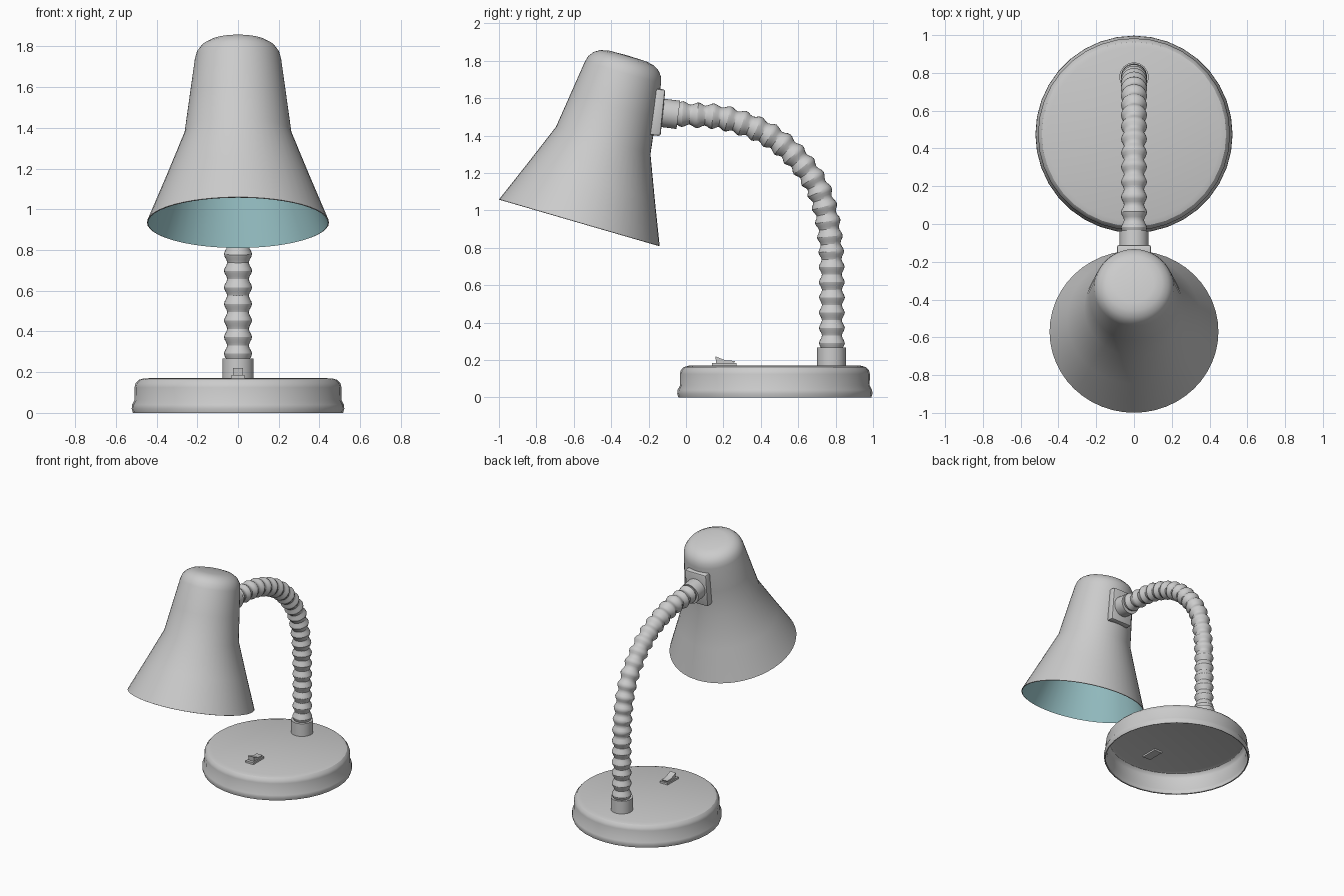
import bpy, bmesh
from math import cos, sin, pi, radians
from mathutils import Vector, Matrix

if "Cube" in bpy.data.objects:
    bpy.data.objects.remove(bpy.data.objects["Cube"])

X = Vector((1, 0, 0))
UP = Vector((0, 0, 1))


def finish(name, bm, wall=0, mats=(), angle=32):
    bmesh.ops.remove_doubles(bm, verts=bm.verts, dist=1e-5)
    me = bpy.data.meshes.new(name)
    bm.to_mesh(me)
    bm.free()
    ob = bpy.data.objects.new(name, me)
    bpy.context.collection.objects.link(ob)
    for m in mats:
        me.materials.append(m)
    bpy.ops.object.select_all(action='DESELECT')
    bpy.context.view_layer.objects.active = ob
    ob.select_set(True)
    if wall:
        mod = ob.modifiers.new("wall", 'SOLIDIFY')
        mod.thickness = wall
        mod.offset = -1
        mod.material_offset = len(mats) - 1 if mats else 0
        bpy.ops.object.modifier_apply(modifier=mod.name)
    bpy.ops.object.shade_smooth_by_angle(angle=radians(angle))
    return ob


def loft(name, rings, seg=32, **kw):
    """Skin circles given as (centre, direction, radius)."""
    bm = bmesh.new()
    rows = []
    for c, t, r in rings:
        v = t.cross(X)
        rows.append([bm.verts.new(c + r * (X * cos(2 * pi * k / seg) + v * sin(2 * pi * k / seg)))
                     for k in range(seg)])
    for a, b in zip(rows, rows[1:]):
        for k in range(seg):
            n = (k + 1) % seg
            bm.faces.new((a[k], a[n], b[n], b[k]))
    return finish(name, bm, **kw)


def lathe(name, origin, axis, profile, **kw):
    """Turn a (radius, height) profile about an axis."""
    o, t = Vector(origin), Vector(axis).normalized()
    return loft(name, [(o + t * h, t, r) for r, h in profile], **kw)


def prism(name, outline, half_width):
    """Extrude a (y, z) outline across x."""
    bm = bmesh.new()
    f = bm.faces.new([bm.verts.new((-half_width, y, z)) for y, z in outline])
    ext = bmesh.ops.extrude_face_region(bm, geom=[f])['geom']
    bmesh.ops.translate(bm, vec=(2 * half_width, 0, 0),
                        verts=[g for g in ext if isinstance(g, bmesh.types.BMVert)])
    bmesh.ops.recalc_face_normals(bm, faces=bm.faces)
    return finish(name, bm)


# Base: hollow dish open underneath
lathe("base", (0, 0.475, 0), UP,
      [(0.516, 0), (0.522, 0.02), (0.52, 0.04), (0.507, 0.065), (0.508, 0.125),
       (0.503, 0.145), (0.488, 0.162), (0.46, 0.17), (0, 0.172)], seg=36, wall=0.008)

# Rocker switch
prism("switch_frame", [(0.14, 0.15), (0.27, 0.15), (0.27, 0.185), (0.14, 0.185)], 0.033)
prism("switch_rocker", [(0.162, 0.18), (0.255, 0.18), (0.262, 0.196),
                        (0.215, 0.197), (0.157, 0.22)], 0.024)

# Flexible ribbed arm: smooth path resampled by length, radius waves along it
pts = [Vector((0, y, z)) for y, z in
       [(.78, .25), (.78, .43), (.78, .6), (.775, .8), (.75, .98), (.70, 1.13), (.61, 1.26),
        (.50, 1.365), (.37, 1.44), (.2, 1.495), (.05, 1.51), (-.06, 1.518)]]
ext = [2 * pts[0] - pts[1]] + pts + [2 * pts[-1] - pts[-2]]
path = []
for a, b, c, d in zip(ext, ext[1:], ext[2:], ext[3:]):
    for k in range(20):
        u = k / 20
        path.append(0.5 * (2 * b + (c - a) * u + (2 * a - 5 * b + 4 * c - d) * u * u
                           + (3 * b - a - 3 * c + d) * u ** 3))
path.append(pts[-1])
dist = [0]
for a, b in zip(path, path[1:]):
    dist.append(dist[-1] + (b - a).length)
ribs, per = 22, 6
rings, j = [], 0
for i in range(ribs * per + 1):
    s = dist[-1] * i / (ribs * per)
    while j < len(path) - 2 and dist[j + 1] < s:
        j += 1
    step = path[j + 1] - path[j]
    centre = path[j] + step * ((s - dist[j]) / step.length)
    rings.append((centre, step.normalized(), 0.061 - 0.008 * cos(2 * pi * i / per)))
loft("flexible_arm", rings, seg=24)

# Collars at both ends of the arm
lathe("lower_collar", (0, 0.778, 0.165), UP,
      [(0, 0), (0.077, 0), (0.077, 0.103), (0, 0.103)])
lathe("upper_collar", (0, -0.15, 1.525), (0, 1, -0.13),
      [(0, 0), (0.076, 0), (0.076, 0.11), (0, 0.11)])

# Mounting plate on the back of the shade
bm = bmesh.new()
bmesh.ops.create_cube(bm, size=1, matrix=Matrix.Translation((0, -0.153, 1.525))
                      @ Matrix.Rotation(radians(-6), 4, 'X') @ Matrix.Diagonal((0.18, 0.06, 0.25, 1)))
bmesh.ops.bevel(bm, geom=bm.edges[:], offset=0.012, segments=2, affect='EDGES', profile=0.5)
finish("mounting_plate", bm)

# Shade: thin tilted shell, grey outside and teal inside
outer = bpy.data.materials.new("shade_outside")
outer.diffuse_color = (0.8, 0.8, 0.8, 1)
outer.use_nodes = True
outer.node_tree.nodes["Principled BSDF"].inputs["Base Color"].default_value = outer.diffuse_color
inner = bpy.data.materials.new("shade_inside")
inner.diffuse_color = (0.36, 0.62, 0.65, 1)
inner.use_nodes = True
inner.node_tree.nodes["Principled BSDF"].inputs["Base Color"].default_value = inner.diffuse_color
axis, mouth = (0, 0.279, 0.96), (0, -0.57, 0.935)
lathe("shade", mouth, axis,
      [(0.447, 0), (0.353, 0.23), (0.263, 0.457), (0.237, 0.65), (0.212, 0.835), (0.203, 0.868),
       (0.182, 0.897), (0.15, 0.917), (0.105, 0.927), (0, 0.93)],
      seg=48, wall=0.005, mats=(outer, inner))

# Bulb and socket inside the shade
lathe("bulb", mouth, axis,
      [(0, 0.21), (0.05, 0.221), (0.088, 0.255), (0.105, 0.31), (0.095, 0.37),
       (0.065, 0.45), (0.05, 0.52), (0.05, 0.6)])
lathe("socket", mouth, axis, [(0, 0.57), (0.07, 0.57), (0.07, 0.92), (0, 0.92)])
